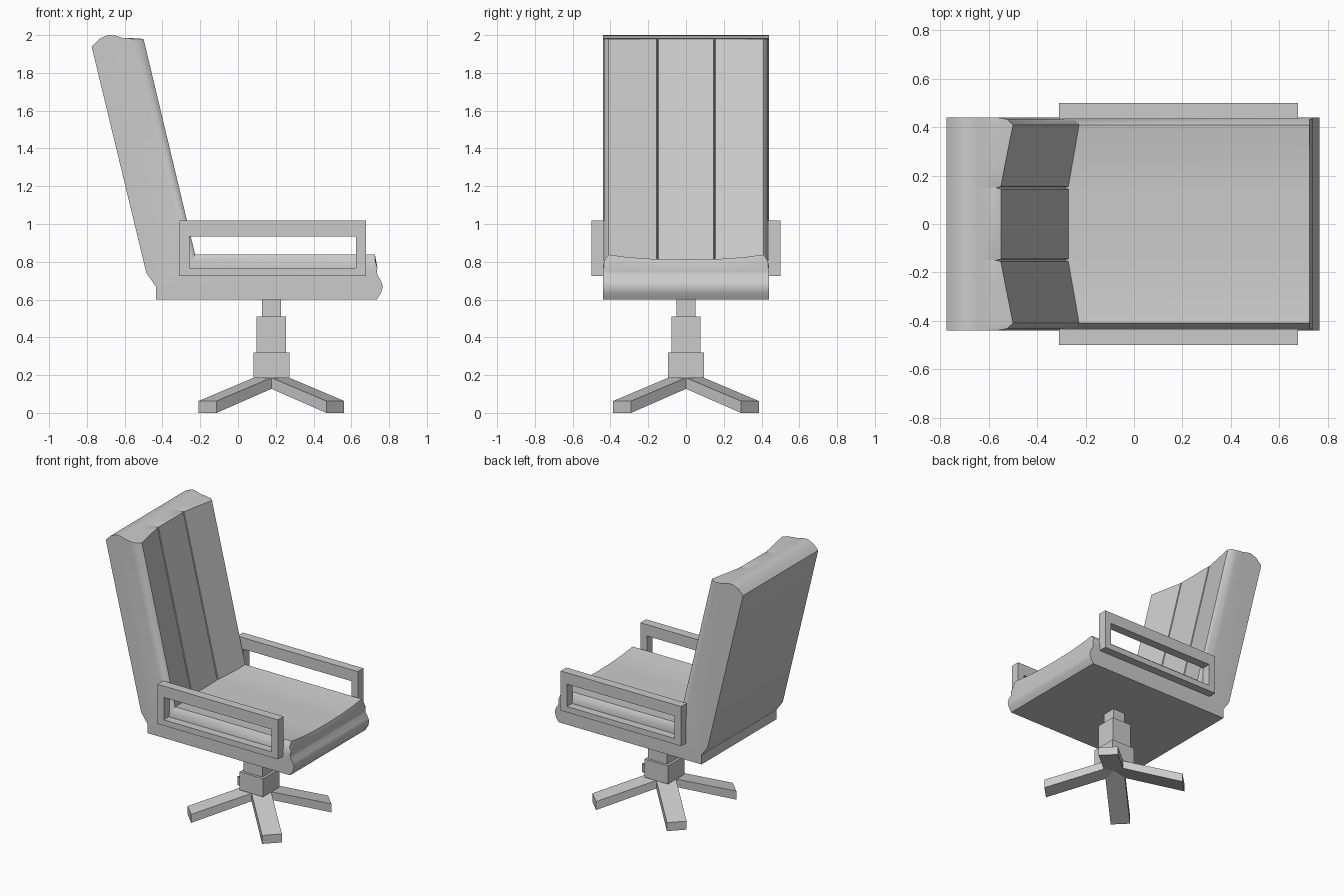
import bpy, bmesh
from math import pi, cos, sin, radians
from mathutils import Matrix

if "Cube" in bpy.data.objects:
    bpy.data.objects.remove(bpy.data.objects["Cube"])

COL_X = 0.177  # centre of the swivel column


def make_object(name, bm):
    bmesh.ops.recalc_face_normals(bm, faces=bm.faces)
    mesh = bpy.data.meshes.new(name)
    bm.to_mesh(mesh)
    bm.free()
    ob = bpy.data.objects.new(name, mesh)
    bpy.context.collection.objects.link(ob)
    return ob


def loft(name, rings):
    """Skin matching closed rings of points and cap both ends."""
    bm = bmesh.new()
    rows = [[bm.verts.new(p) for p in ring] for ring in rings]
    n = len(rows[0])
    for a, b in zip(rows, rows[1:]):
        for i in range(n):
            j = (i + 1) % n
            bm.faces.new((a[i], a[j], b[j], b[i]))
    bm.faces.new(rows[0])
    bm.faces.new(rows[-1])
    return make_object(name, bm)


def box(name, x0, x1, y0, y1, z0, z1):
    ring = [(x0, z0), (x1, z0), (x1, z1), (x0, z1)]
    return loft(name, [[(x, y, z) for x, z in ring] for y in (y0, y1)])


# Padded shell: one L-shaped side profile whose front panels vary across y
# (y, setback of the backrest front, height of the seat top)
half = [(0.44, 0.065, 0.775), (0.433, 0.025, 0.805), (0.41, 0.0, 0.838),
        (0.32, 0.018, 0.826), (0.24, 0.034, 0.819), (0.155, 0.05, 0.814),
        (0.15, 0.07, 0.814), (0.145, 0.05, 0.814)]
stations = half + [(0, 0.05, 0.811)] + [(-y, d, z) for y, d, z in reversed(half)]


def shell_profile(y, d, z):
    front = -0.5 - d
    pts = [(-0.435, 0.60), (0.735, 0.60), (0.757, 0.635), (0.767, 0.67),
           (0.757, 0.70), (0.738, 0.73), (0.735, 0.75), (0.738, 0.77),
           (0.725, z),                                       # seat front edge
           (front + 0.239 * (1.98 - z), z), (front, 1.98),   # backrest front
           (-0.58, 1.985), (-0.61, 1.985), (-0.65, 1.998), (-0.69, 2.0),
           (-0.735, 1.98), (-0.775, 1.94), (-0.485, 0.74), (-0.435, 0.67)]
    if front < -0.56:  # keep the top edge ordered where the front is set back
        pts[11] = (front - 0.01, 1.983)
    return [(px, y, pz) for px, pz in pts]


shell = loft("seat_and_backrest", [shell_profile(*s) for s in stations])
bpy.context.view_layer.objects.active = shell
shell.select_set(True)
bpy.ops.object.shade_smooth_by_angle(angle=radians(35))
shell.select_set(False)


# Armrests: rectangular loops on both sides
def armrest(name, y0, y1):
    outer = [(-0.31, 0.725), (0.677, 0.725), (0.677, 1.018), (-0.31, 1.018)]
    inner = [(-0.257, 0.768), (0.625, 0.768), (0.625, 0.934), (-0.257, 0.934)]
    loops = [(outer, y0), (outer, y1), (inner, y1), (inner, y0)]
    bm = bmesh.new()
    rows = [[bm.verts.new((x, y, z)) for x, z in pts] for pts, y in loops]
    for k in range(4):
        a, b = rows[k], rows[(k + 1) % 4]
        for i in range(4):
            j = (i + 1) % 4
            bm.faces.new((a[i], a[j], b[j], b[i]))
    return make_object(name, bm)


armrest("armrest_left", 0.434, 0.5)
armrest("armrest_right", -0.5, -0.434)

# Stepped square column
for name, r, z0, z1 in [("column_top", 0.051, 0.50, 0.61),
                        ("column_middle", 0.078, 0.31, 0.51),
                        ("column_bottom", 0.096, 0.185, 0.32)]:
    box(name, COL_X - r, COL_X + r, -r, r, z0, z1)

# Four sloping base legs on the diagonals
leg_side = [(0.0, 0.148), (0.478, 0.0), (0.478, 0.063), (0.067, 0.186), (0.0, 0.2)]
for k in range(4):
    leg = loft(f"base_leg_{k + 1}",
               [[(x, y, z) for x, z in leg_side] for y in (-0.067, 0.067)])
    leg.data.transform(Matrix.Translation((COL_X, 0, 0))
                       @ Matrix.Rotation(pi / 4 + k * pi / 2, 4, 'Z'))
